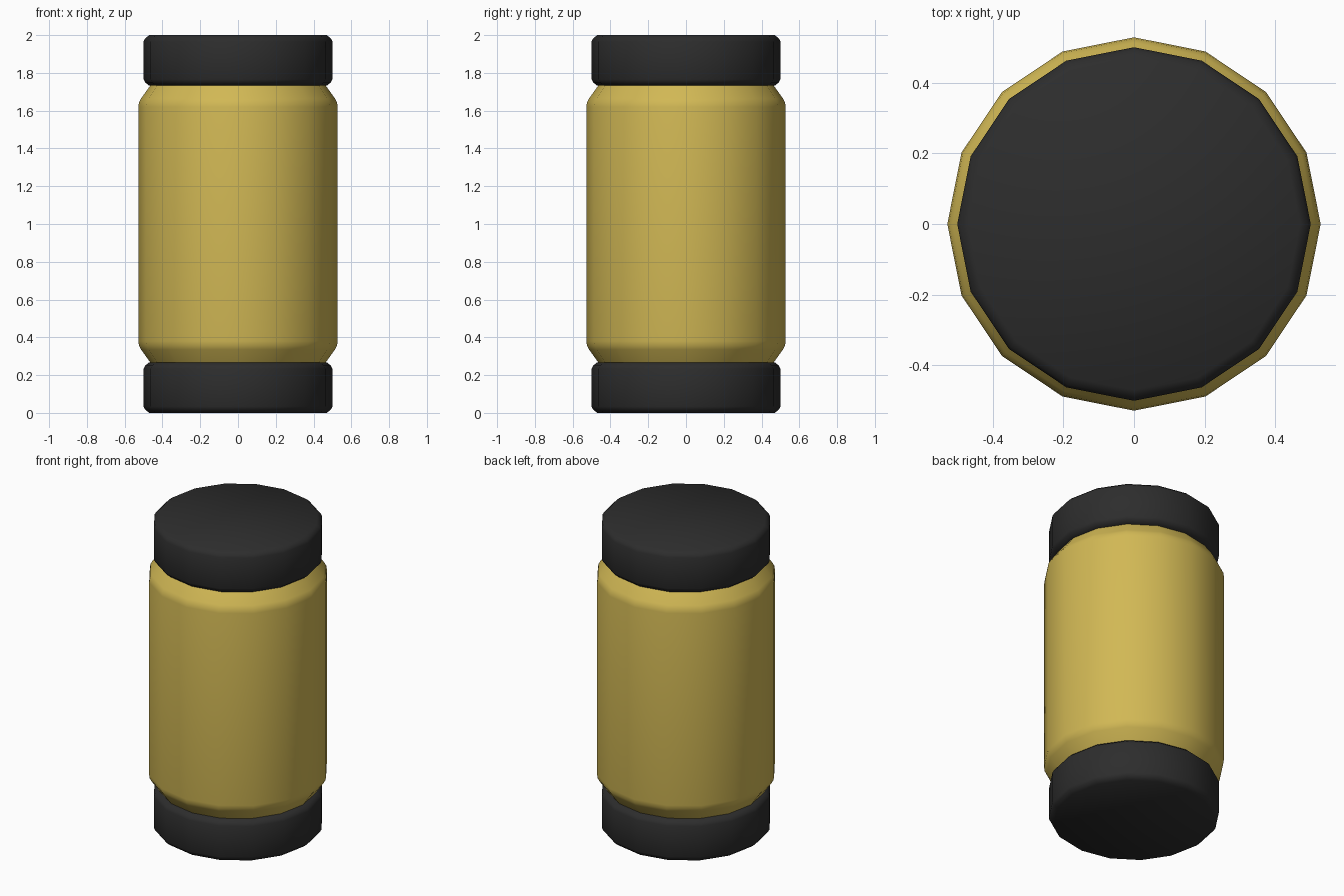
import bpy, bmesh, math

if "Cube" in bpy.data.objects:
    bpy.data.objects.remove(bpy.data.objects["Cube"])

SIDES = 16


def material(name, rgb):
    m = bpy.data.materials.new(name)
    m.diffuse_color = (*rgb, 1.0)
    m.use_nodes = True
    m.node_tree.nodes["Principled BSDF"].inputs["Base Color"].default_value = m.diffuse_color
    return m


gold = material("gold", (0.64, 0.48, 0.09))
charcoal = material("charcoal", (0.026, 0.026, 0.026))


def lathe(name, profile, mat):
    """Spin a (radius, height) profile around z and close both ends."""
    bm = bmesh.new()
    rings = []
    for r, z in profile:
        rings.append([bm.verts.new((r * math.cos(2 * math.pi * i / SIDES),
                                    r * math.sin(2 * math.pi * i / SIDES), z))
                      for i in range(SIDES)])
    for a, b in zip(rings, rings[1:]):
        for i in range(SIDES):
            j = (i + 1) % SIDES
            bm.faces.new((a[i], a[j], b[j], b[i]))
    bm.faces.new(rings[0][::-1])
    bm.faces.new(rings[-1])
    me = bpy.data.meshes.new(name)
    bm.to_mesh(me)
    bm.free()
    me.materials.append(mat)
    ob = bpy.data.objects.new(name, me)
    bpy.context.collection.objects.link(ob)
    bpy.ops.object.select_all(action='DESELECT')
    ob.select_set(True)
    bpy.context.view_layer.objects.active = ob
    bpy.ops.object.shade_smooth_by_angle(angle=math.radians(40))
    return ob


# Body with softened shoulders, mirrored top to bottom
lower = [(0.465, 0.268), (0.513, 0.335), (0.524, 0.355), (0.528, 0.38)]
upper = [(r, 2.0 - z) for r, z in reversed(lower)]
lathe("canister_body", lower + upper, gold)

# Bevelled end caps
for name, z in (("bottom_cap", 0.0), ("top_cap", 1.732)):
    lathe(name, [(0.47, z), (0.492, z + 0.018), (0.5, z + 0.034),
                 (0.5, z + 0.234), (0.492, z + 0.25), (0.47, z + 0.268)], charcoal)
